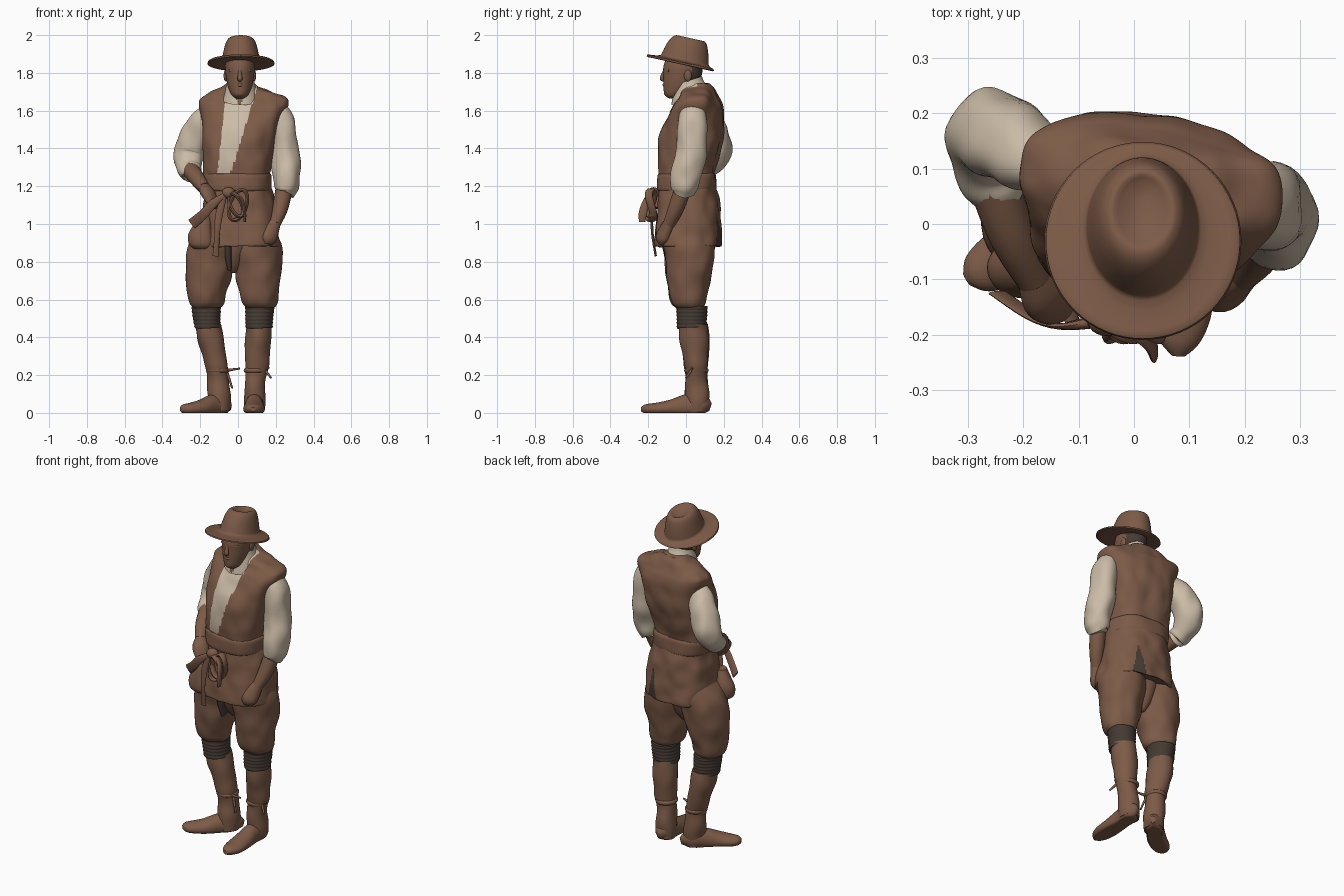
import bpy, bmesh, math
from mathutils import Vector, noise


def material(name, rgb):
    m = bpy.data.materials.new(name)
    m.diffuse_color = (*rgb, 1)
    return m


BROWN = material("warm brown", (0.205, 0.104, 0.064))
CREAM = material("cream linen", (0.60, 0.50, 0.385))
DARK = material("dark brown", (0.060, 0.043, 0.034))


def spline(keys, n):
    """Catmull-Rom through tuples, n steps per span."""
    if n == 1:
        return [tuple(k) for k in keys]
    out = []
    for i in range(len(keys) - 1):
        p0, p1, p2 = keys[max(i - 1, 0)], keys[i], keys[i + 1]
        p3 = keys[min(i + 2, len(keys) - 1)]
        for s in range(n):
            t = s / n
            out.append(tuple(0.5 * (2 * b + (c - a) * t + (2 * a - 5 * b + 4 * c - d) * t * t
                       + (3 * b - a - 3 * c + d) * t ** 3) for a, b, c, d in zip(p0, p1, p2, p3)))
    out.append(tuple(keys[-1]))
    return out


def skin(name, rings, mats, paint=None, wrinkle=0.0, closed=False):
    """Bridge rings of points into one smooth object; paint(centre) picks the material."""
    bm = bmesh.new()
    vr = [[bm.verts.new(p) for p in r] for r in rings]
    pairs = list(zip(vr, vr[1:])) + ([(vr[-1], vr[0])] if closed else [])
    n = len(vr[0])
    for a, b in pairs:
        for j in range(n):
            k = (j + 1) % n
            bm.faces.new((a[j], a[k], b[k], b[j]))
    if not closed:
        bm.faces.new(vr[0])
        bm.faces.new(vr[-1])
    bmesh.ops.recalc_face_normals(bm, faces=bm.faces[:])
    bm.normal_update()
    if wrinkle:
        for v in bm.verts:
            q = Vector((v.co.x * 13, v.co.y * 13, v.co.z * 10))
            v.co += v.normal * noise.noise(q) * wrinkle
    for f in bm.faces:
        f.smooth = True
        if paint:
            f.material_index = paint(f.calc_center_median())
    me = bpy.data.meshes.new(name)
    bm.to_mesh(me)
    bm.free()
    for m in mats:
        me.materials.append(m)
    ob = bpy.data.objects.new(name, me)
    bpy.context.collection.objects.link(ob)
    bpy.context.view_layer.objects.active = ob
    ob.select_set(True)
    bpy.ops.object.shade_smooth_by_angle(angle=math.radians(50))
    ob.select_set(False)
    return ob


def loft(name, keys, mats, seg=40, n=5, rot=0, power=2.0, shear=0, **kw):
    """Stack of horizontal ovals: keys are (x, y, z, rx, ry)."""
    rings, cr, sr = [], math.cos(math.radians(rot)), math.sin(math.radians(rot))
    for x, y, z, rx, ry in spline(keys, n):
        ring = []
        for j in range(seg):
            a = 2 * math.pi * j / seg
            c, s = math.cos(a), math.sin(a)
            u = rx * math.copysign(abs(c) ** (2 / power), c)
            v = ry * math.copysign(abs(s) ** (2 / power), s)
            px, py = x + u * cr - v * sr, y + u * sr + v * cr
            ring.append((px, py, z + shear * (py + 0.03)))
        rings.append(ring)
    return skin(name, rings, mats, **kw)


def limb(name, keys, mats, seg=20, n=5, ref=(0, 1, 0), closed=False, **kw):
    """Tube along a path: keys are (x, y, z, width, height radius)."""
    pts = keys if closed else spline(keys, n)
    P = [Vector(p[:3]) for p in pts]
    rings = []
    for i, p in enumerate(pts):
        a = P[i - 1] if closed or i else P[0]
        b = P[(i + 1) % len(P)] if closed else P[min(i + 1, len(P) - 1)]
        t = (b - a).normalized()
        side = t.cross(Vector(ref)).normalized()
        up = side.cross(t)
        ring = []
        for j in range(seg):
            g = 2 * math.pi * j / seg
            q = P[i] + side * p[3] * math.cos(g) + up * p[4] * math.sin(g)
            ring.append((q.x, q.y, max(q.z, 0)))
        rings.append(ring)
    return skin(name, rings, mats, closed=closed, **kw)


def ball(name, c, r, mat):
    """Ellipsoid as a loft."""
    ks = [(c[0], c[1], c[2] - r[2] * math.cos(t), r[0] * math.sin(t) + 1e-4, r[1] * math.sin(t) + 1e-4)
          for t in [math.pi * i / 12 for i in range(13)]]
    return loft(name, ks, [mat], seg=24, n=1)


# Hat: tilted brim, tapered crown with a dented top
loft("hat", [(.015, -.02, 1.852, .08, .10), (.016, -.03, 1.846, .169, .171), (.016, -.03, 1.853, .175, .177),
             (.016, -.03, 1.860, .171, .173), (.015, -.02, 1.862, .14, .155), (.015, -.008, 1.870, .106, .130),
             (.015, -.004, 1.882, .100, .124), (.015, .002, 1.91, .094, .118), (.015, .010, 1.95, .085, .106),
             (.015, .018, 1.98, .074, .092), (.015, .022, 1.993, .062, .078), (.015, .024, 1.995, .052, .066),
             (.015, .026, 1.985, .034, .05), (.015, .03, 1.976, .01, .02)],
     [BROWN], seg=64, n=2, shear=-.22)

# Head with hair at the back
loft("head", [(.01, -.06, 1.665, .022, .03), (.01, -.058, 1.685, .045, .056), (.01, -.035, 1.73, .064, .084),
              (.01, -.02, 1.78, .074, .100), (.01, -.015, 1.83, .078, .105), (.01, -.005, 1.88, .075, .1)],
     [BROWN, DARK], paint=lambda c: int(c.y > .025 and c.z > 1.745))
limb("nose", [(.01, -.112, 1.815, .008, .008), (.01, -.124, 1.785, .011, .010), (.01, -.128, 1.768, .014, .010),
              (.01, -.112, 1.758, .008, .006)], [BROWN])
limb("brow", [(-.045, -.088, 1.812, .006, .007), (.01, -.114, 1.814, .008, .010), (.065, -.088, 1.812, .006, .007)],
     [BROWN], ref=(0, 0, 1))
limb("lips", [(-.018, -.102, 1.735, .003, .004), (.01, -.118, 1.737, .006, .009), (.038, -.102, 1.735, .003, .004)],
     [BROWN], ref=(0, 0, 1))
ball("chin", (.01, -.095, 1.695), (.028, .022, .022), BROWN)
for s in (-1, 1):
    ball("ear", (.01 + s * .075, .01, 1.785), (.011, .02, .03), BROWN)
limb("neck", [(.012, .025, 1.62, .06, .06), (.012, .005, 1.70, .056, .058), (.012, -.005, 1.76, .055, .06)], [BROWN])

# Shirt collar, open at the throat
loft("collar", [(.015, .02, 1.645, .098, .098), (.015, .018, 1.69, .084, .088), (.015, .015, 1.725, .074, .076),
                (.015, .014, 1.745, .069, .07), (.015, .014, 1.74, .062, .063)], [CREAM, BROWN], seg=64, shear=.32,
     paint=lambda c: int(c.y < -.01 and abs(c.x - .008) < (c.z - 1.625) * .5))


# Vest with the shirt showing in a lopsided V
def v_neck(c):
    if c.y > .06 or c.z < 1.265:
        return 0
    h = c.z - 1.265
    return int(-.110 + h * .11 < c.x < -.04 + h * .31)


loft("vest", [(-.003, .005, 1.19, .165, .140), (-.005, .005, 1.29, .176, .146), (.005, .02, 1.40, .188, .162),
              (.015, .037, 1.50, .200, .161), (.024, .055, 1.58, .223, .140), (.030, .065, 1.635, .238, .118),
              (.028, .07, 1.668, .228, .097), (.02, .068, 1.70, .165, .083), (.015, .072, 1.725, .10, .068),
              (.015, .076, 1.745, .072, .05)],
     [BROWN, CREAM], seg=200, n=14, rot=-9, power=2.7, paint=v_neck, wrinkle=.010)

# Sleeves, forearms and hands: one hanging, one resting on the hip
limb("left_sleeve", [(.20, .045, 1.61, .05, .06), (.230, .035, 1.55, .068, .08), (.248, .028, 1.40, .073, .080),
                     (.257, .003, 1.28, .076, .080), (.258, -.010, 1.21, .068, .076), (.255, -.012, 1.175, .055, .062),
                     (.254, -.012, 1.18, .04, .045)], [CREAM], seg=32, wrinkle=.012)
limb("left_forearm", [(.25, -.005, 1.22, .046, .046), (.225, -.05, 1.09, .042, .042), (.195, -.09, 1.0, .03, .032)], [BROWN])
limb("left_hand", [(.197, -.088, 1.01, .03, .03), (.175, -.105, .97, .042, .036), (.16, -.122, .925, .045, .038),
                   (.152, -.125, .895, .028, .022)], [BROWN], wrinkle=.006)
limb("right_sleeve", [(-.15, .10, 1.58, .05, .06), (-.195, .13, 1.525, .068, .075), (-.243, .16, 1.43, .078, .080),
                      (-.260, .158, 1.36, .074, .080), (-.262, .11, 1.30, .062, .066), (-.25, .075, 1.275, .055, .055),
                      (-.25, .08, 1.275, .04, .04)], [CREAM], seg=32, ref=(1, 0, 0), wrinkle=.012)
limb("right_forearm", [(-.255, .08, 1.29, .046, .046), (-.22, -.02, 1.245, .042, .042), (-.18, -.10, 1.19, .032, .032)],
     [BROWN], ref=(0, 0, 1))
limb("right_hand", [(-.185, -.09, 1.2, .03, .03), (-.16, -.13, 1.165, .044, .03), (-.14, -.15, 1.12, .04, .024),
                    (-.125, -.16, 1.085, .022, .014)], [BROWN], ref=(0, 0, 1), wrinkle=.006)

# Tunic skirt with a dark slit at the back
loft("tunic_skirt", [(-.003, .005, 1.22, .170, .145), (.005, .012, 1.12, .186, .160), (.012, .014, 1.0, .201, .172),
                     (.012, .012, .93, .208, .176), (.012, .012, .885, .211, .176), (.012, .012, .89, .19, .16)],
     [BROWN, DARK], seg=200, n=12, rot=-6, power=2.4, wrinkle=.012,
     paint=lambda c: int(c.y > .05 and abs(c.x - .105) < (1.07 - c.z) * .2))

# Waist sash, knot, loops and tails
loft("sash", [(-.003, .005, 1.175, .172, .148), (-.003, .005, 1.185, .178, .155), (-.003, .005, 1.22, .180, .156),
              (-.003, .005, 1.255, .180, .154), (-.003, .005, 1.268, .172, .146)],
     [BROWN], seg=64, n=3, rot=-7, power=2.5, wrinkle=.006)
ball("sash_knot", (-.05, -.172, 1.165), (.035, .03, .03), BROWN)
for cx, rx, rz, tilt in ((0, .045, .08, .02), (-.01, .032, .06, -.02)):
    limb("sash_loop", [(cx + rx * math.cos(a) + tilt * math.sin(a), -.185 - .012 * math.sin(2 * a), 1.10 + rz * math.sin(a),
                        .010, .02) for a in [math.pi * i / 16 for i in range(32)]], [BROWN], seg=12, closed=True)
for keys in ([(-.06, -.175, 1.16, .012, .012), (-.13, -.185, 1.11, .022, .006), (-.185, -.165, 1.05, .026, .006),
              (-.245, -.125, 1.0, .028, .005)],
             [(-.07, -.175, 1.16, .014, .012), (-.10, -.180, 1.05, .02, .007), (-.11, -.178, .95, .014, .007),
              (-.118, -.16, .83, .017, .006)],
             [(-.03, -.18, 1.17, .008, .012), (.02, -.205, 1.13, .008, .018), (.035, -.228, 1.06, .008, .022),
              (.036, -.232, 1.01, .006, .016)]):
    limb("sash_tail", keys, [BROWN], seg=12)

# Belt pouch
loft("pouch", [(-.19, -.08, .868, .045, .035), (-.195, -.08, .89, .065, .055), (-.195, -.08, .94, .066, .058),
               (-.185, -.08, 1.0, .048, .045), (-.18, -.08, 1.04, .03, .03)], [BROWN], wrinkle=.008)

# Breeches: legs meeting at the inner thigh
loft("right_breeches", [(-.08, .015, 1.0, .10, .13), (-.125, .017, .90, .130, .138), (-.147, .016, .80, .127, .126),
                        (-.157, .012, .70, .117, .114), (-.166, .01, .62, .103, .099), (-.168, .012, .575, .089, .088),
                        (-.168, .015, .55, .06, .065)], [BROWN], wrinkle=.012)
loft("left_breeches", [(.09, .015, 1.0, .10, .13), (.102, .017, .90, .128, .138), (.106, .02, .80, .126, .126),
                       (.106, .015, .70, .115, .114), (.11, .01, .62, .100, .099), (.112, .012, .575, .087, .088),
                       (.115, .015, .55, .06, .065)], [BROWN], wrinkle=.012)
loft("breeches_seat", [(-.022, .018, .74, .02, .04), (-.022, .018, .78, .05, .075), (-.02, .018, .85, .08, .108),
                       (-.01, .02, .92, .12, .125)], [BROWN], n=4)
limb("fly_strip", [(-.052, -.098, .91, .018, .03), (-.052, -.082, .83, .018, .03), (-.045, -.062, .76, .010, .03)], [DARK])

# Knee wraps, ridged
for name, x in (("right", -.170), ("left", .113)):
    loft(name + "_knee_wrap", [(x + .01 * (i / 12) * (x < 0), .03, .565 - .0098 * i, (.079 if i % 2 else .076) - .0006 * i,
                               (.085 if i % 2 else .082) - .0006 * i) for i in range(13)], [DARK], n=2, wrinkle=.006)

# Boots: shafts, feet, laces
loft("right_boot_shaft", [(-.158, .04, .47, .070, .073), (-.142, .047, .37, .071, .076), (-.118, .053, .27, .062, .064),
                          (-.105, .055, .19, .056, .056), (-.098, .055, .10, .060, .062), (-.095, .055, .01, .052, .058)],
     [BROWN], wrinkle=.008)
loft("left_boot_shaft", [(.115, .04, .47, .067, .073), (.106, .045, .37, .067, .076), (.10, .053, .27, .061, .064),
                         (.092, .055, .19, .055, .056), (.088, .058, .10, .057, .062), (.088, .06, .01, .05, .06)],
     [BROWN], wrinkle=.008)
limb("right_foot", [(-.042, .112, .03, .012, .02), (-.08, .075, .04, .052, .055), (-.135, .02, .035, .05, .062),
                    (-.195, -.035, .025, .054, .045), (-.25, -.07, .02, .05, .034), (-.285, -.09, .02, .036, .026),
                    (-.302, -.1, .018, .012, .012)], [BROWN], seg=28, ref=(0, 0, 1))
limb("left_foot", [(.09, .13, .03, .012, .02), (.09, .09, .04, .05, .055), (.086, .01, .035, .048, .065),
                   (.085, -.08, .025, .056, .045), (.085, -.155, .02, .056, .034), (.082, -.21, .02, .038, .026),
                   (.08, -.238, .018, .012, .012)], [BROWN], seg=28, ref=(0, 0, 1))
for x in (-.108, .092):
    loft("ankle_strap", [(x, .055, .213, .055, .058), (x, .055, .22, .061, .064), (x, .055, .23, .061, .064),
                         (x, .055, .237, .055, .058)], [BROWN], n=2)
for a, b in (((-.06, .03, .225), (.01, .01, .235)), ((.14, .03, .23), (.175, .0, .185)),
             ((-.06, .04, .22), (-.03, .02, .13)), ((.14, .04, .225), (.165, .03, .24))):
    limb("boot_lace", [(*a, .008, .008), (*b, .005, .005)], [BROWN], seg=8, n=3)
